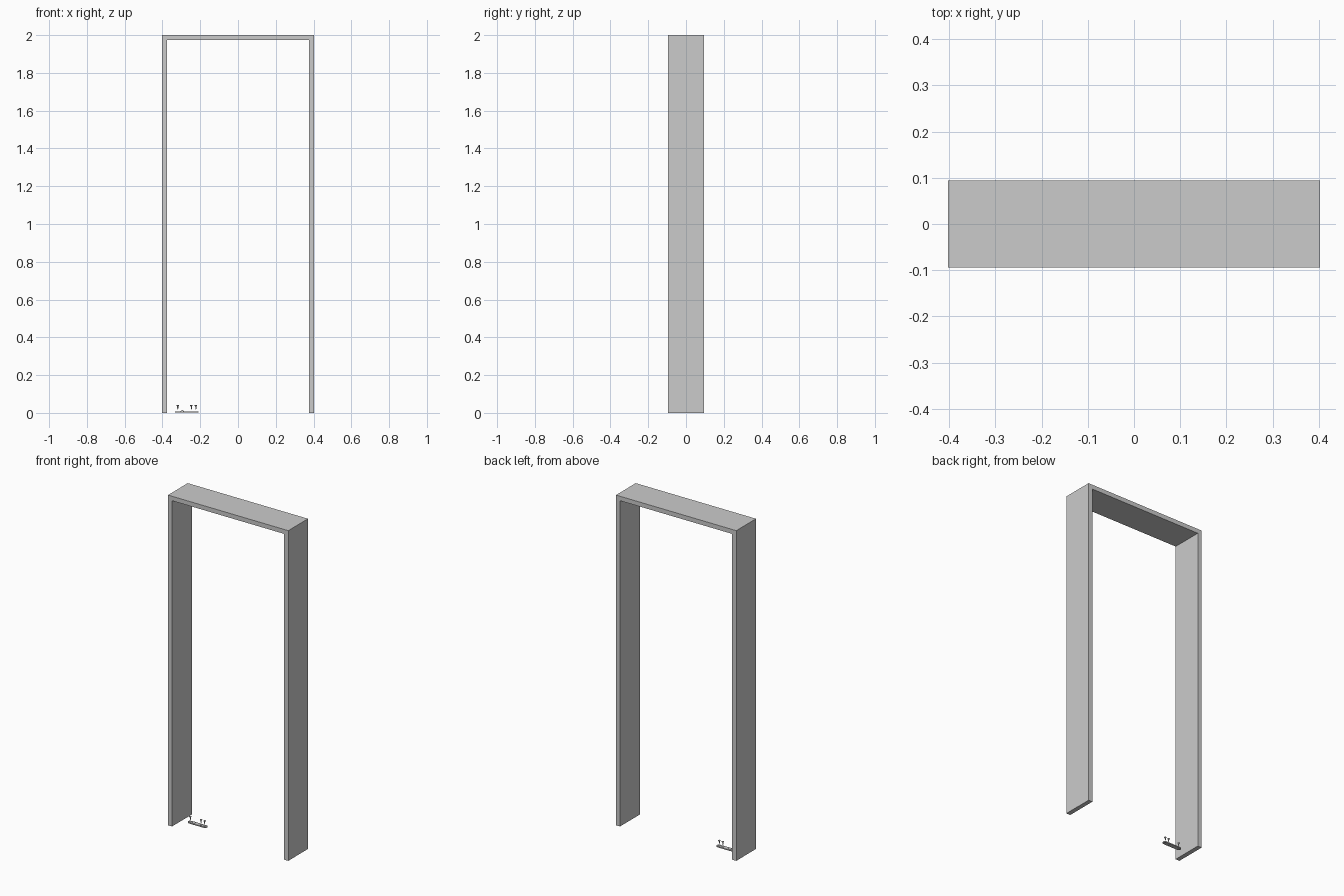
import bpy, bmesh, math

if "Cube" in bpy.data.objects:
    bpy.data.objects.remove(bpy.data.objects["Cube"])

def extrude(name, pts, axis, lo, hi):
    """Extrude a closed 2D outline along y or z."""
    bm = bmesh.new()
    place = (lambda a, b, c: (a, c, b)) if axis == 'y' else (lambda a, b, c: (a, b, c))
    f = bm.faces.new([bm.verts.new(place(a, b, lo)) for a, b in pts])
    r = bmesh.ops.extrude_face_region(bm, geom=[f])
    for v in r['geom']:
        if isinstance(v, bmesh.types.BMVert):
            v.co['xyz'.index(axis)] = hi
    bmesh.ops.recalc_face_normals(bm, faces=bm.faces)
    me = bpy.data.meshes.new(name)
    bm.to_mesh(me)
    bm.free()
    ob = bpy.data.objects.new(name, me)
    bpy.context.collection.objects.link(ob)
    return ob

def lathe(name, profile, x, y=0, n=20):
    """Spin an (r, z) profile, from axis to axis, around a vertical axis."""
    bm = bmesh.new()
    vs = [bm.verts.new((r, 0, z)) for r, z in profile]
    es = [bm.edges.new(p) for p in zip(vs, vs[1:])]
    bmesh.ops.spin(bm, geom=vs + es, cent=(0, 0, 0), axis=(0, 0, 1),
                   angle=2 * math.pi, steps=n)
    bmesh.ops.remove_doubles(bm, verts=bm.verts, dist=1e-5)
    bmesh.ops.recalc_face_normals(bm, faces=bm.faces)
    me = bpy.data.meshes.new(name)
    bm.to_mesh(me)
    bm.free()
    ob = bpy.data.objects.new(name, me)
    ob.location = (x, y, 0)
    bpy.context.collection.objects.link(ob)
    bpy.ops.object.select_all(action='DESELECT')
    ob.select_set(True)
    bpy.context.view_layer.objects.active = ob
    bpy.ops.object.shade_smooth_by_angle(angle=math.radians(35))
    return ob

# Door frame: two jambs and a head as one profile
W, T, H, D = 0.403, 0.027, 2.0, 0.0945
extrude('door_frame', [(-W, 0), (-W, H), (W, H), (W, 0), (W - T, 0),
                       (W - T, H - T), (T - W, H - T), (T - W, 0)], 'y', -D, D)

# Small loose strike plate with rounded ends
R, LEFT, RIGHT = 0.013, -0.333, -0.208
outline = []
for cx, start in ((RIGHT - R, -90), (LEFT + R, 90)):
    for i in range(13):
        a = math.radians(start + 15 * i)
        outline.append((cx + R * math.cos(a), R * math.sin(a)))
plate = extrude('strike_plate', outline, 'z', 0.002, 0.008)

# Screws hovering over their holes
for i, x in enumerate((-0.319, -0.247, -0.223)):
    cutter = lathe(f'hole_cutter_{i}', [(0, -.01), (.0035, -.01), (.0035, .005),
                                        (.0075, .009), (.0075, .02), (0, .02)], x)
    cutter.hide_render = True
    cutter.hide_set(True)
    m = plate.modifiers.new('screw_hole', 'BOOLEAN')
    m.object = cutter
    lathe(f'screw_{i}', [(0, .018), (.0028, .023), (.0028, .034), (.007, .038),
                         (.007, .040), (.004, .042), (0, .0425)], x)

# Low button on the plate
lathe('plate_button', [(0, .006), (.009, .006), (.009, .008), (.0065, .012),
                       (.003, .0138), (0, .0142)], -0.295)
